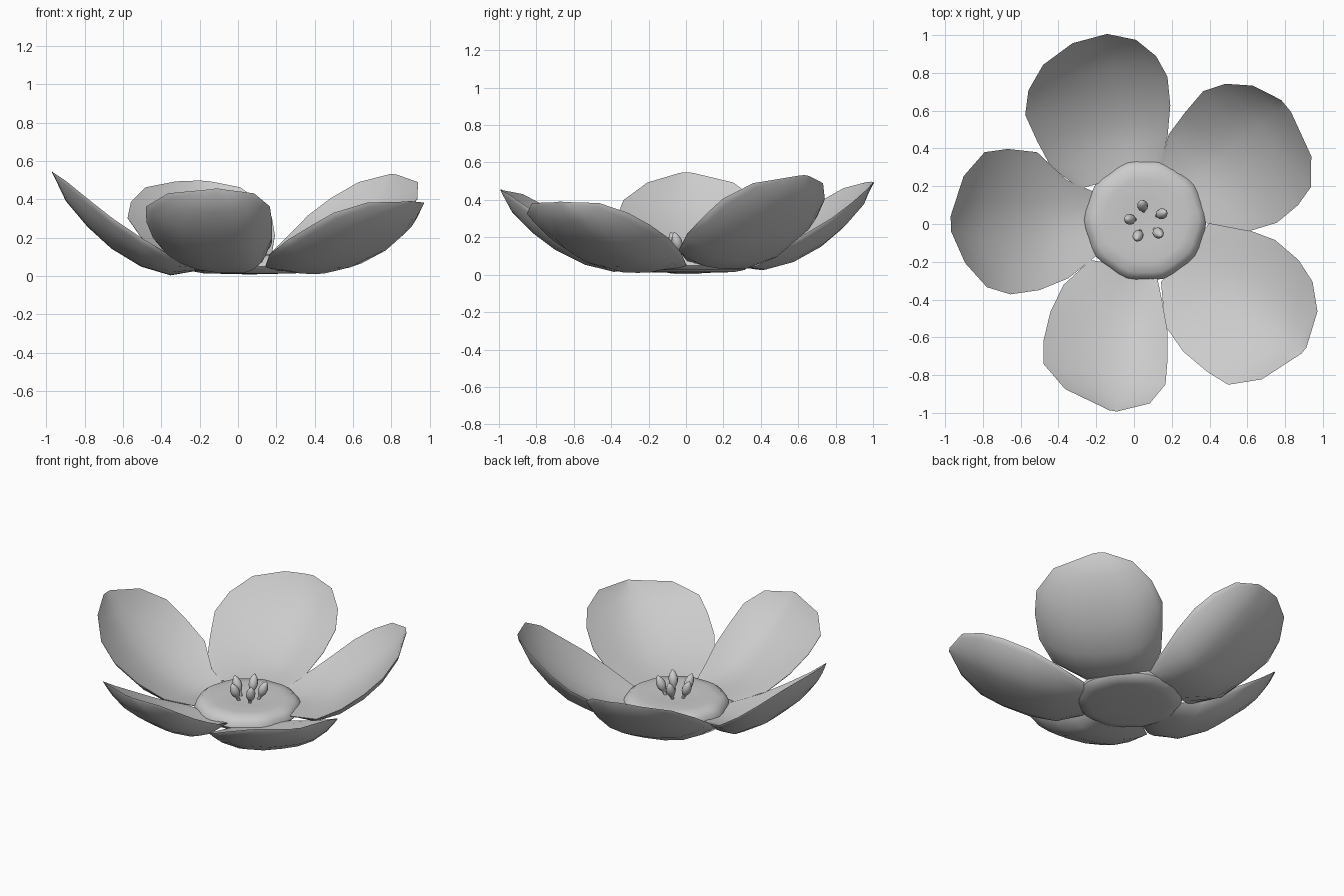
import bpy, bmesh, math
from mathutils import Vector

if "Cube" in bpy.data.objects:
    bpy.data.objects.remove(bpy.data.objects["Cube"])

HUB = Vector((0.06, 0.02, 0))
grey = bpy.data.materials.new("soft_grey")
grey.diffuse_color = (0.6, 0.6, 0.6, 1)
grey.use_nodes = True
grey.node_tree.nodes["Principled BSDF"].inputs["Base Color"].default_value = grey.diffuse_color


def finish(bm, name, angle=50):
    bmesh.ops.recalc_face_normals(bm, faces=bm.faces)
    me = bpy.data.meshes.new(name)
    bm.to_mesh(me)
    bm.free()
    ob = bpy.data.objects.new(name, me)
    bpy.context.collection.objects.link(ob)
    me.materials.append(grey)
    bpy.ops.object.select_all(action='DESELECT')
    ob.select_set(True)
    bpy.context.view_layer.objects.active = ob
    bpy.ops.object.shade_smooth_by_angle(angle=math.radians(angle))
    return ob


# Shared petal profile: station along the length, rise, cup depth, thickness
STATIONS = [0.25, 0.40, 0.55, 0.70, 0.82, 0.93, 1.0]
RISE = [0.05, 0.0, 0.085, 0.26, 0.47, 0.72, 1.0]
CUP = [0.02, 0.10, 0.145, 0.155, 0.14, 0.10, 0.0]
THICK = [0.02, 0.045, 0.05, 0.045, 0.035, 0.015, 0.004]
COLUMNS = [-1, -0.93, -0.8, -0.55, -0.28, 0, 0.28, 0.55, 0.8, 0.93, 1]


def petal(name, angle, length, base, tip, left, right):
    a = math.radians(angle)
    u = Vector((math.cos(a), math.sin(a), 0))
    n = Vector((-u.y, u.x, 0))
    bm = bmesh.new()
    layers = []
    # full rounded underside, shallower upper surface
    for inner, power in ((0, 3.0), (1, 1.8)):
        rows = []
        for s, rise, cup, th, l, r in zip(STATIONS, RISE, CUP, THICK, left, right):
            row = []
            for c in COLUMNS:
                p = HUB + u * (s * length) + n * (c * (l if c > 0 else r))
                p.z = base + rise * (tip - base) + cup * abs(c) ** power
                p.z += inner * (th * (1 - c * c) + 0.003)
                row.append(bm.verts.new(p))
            rows.append(row)
        for r0, r1 in zip(rows, rows[1:]):
            for i in range(len(COLUMNS) - 1):
                bm.faces.new((r0[i], r0[i + 1], r1[i + 1], r1[i]))
        # boundary loop used to close the rim
        layers.append(rows[0] + [w[-1] for w in rows[1:-1]] + rows[-1][::-1]
                      + [w[0] for w in rows[-2:0:-1]])
    lo, hi = layers
    for i in range(len(lo)):
        j = (i + 1) % len(lo)
        bm.faces.new((lo[i], lo[j], hi[j], hi[i]))
    finish(bm, name)


petal("left_petal", 181, 1.03, 0.003, 0.54,
      [.18, .30, .36, .38, .34, .21, .04], [.15, .22, .37, .39, .375, .25, .04])
petal("back_petal", 105, 1.005, 0.025, 0.49,
      [.29, .41, .445, .47, .42, .31, .13], [.15, .23, .285, .31, .28, .20, .06])
petal("back_right_petal", 39.7, 0.96, 0.03, 0.525,
      [.17, .27, .305, .33, .285, .185, .03], [.22, .395, .455, .455, .425, .30, .05])
petal("front_right_petal", -39.4, 1.087, 0.01, 0.385,
      [.20, .30, .355, .352, .31, .205, .02], [.20, .365, .41, .412, .395, .26, .02])
petal("front_petal", -99.6, 1.024, 0.015, 0.45,
      [.10, .16, .215, .24, .25, .185, .02], [.25, .37, .415, .425, .405, .27, .02])

# Flower centre: rounded cushion with a gently lobed rim
bm = bmesh.new()
SEG = 40
profile = [(0.10, 0.010), (0.24, 0.014), (0.30, 0.026), (0.32, 0.05),
           (0.312, 0.08), (0.28, 0.106), (0.22, 0.114), (0.12, 0.108)]
rings = []
for rad, z in profile:
    ring = []
    for i in range(SEG):
        t = 2 * math.pi * i / SEG
        k = rad * (1 + 0.015 * math.cos(10 * t) * (rad > 0.2))
        ring.append(bm.verts.new((HUB.x + k * math.cos(t), HUB.y + k * math.sin(t), z)))
    rings.append(ring)
for r0, r1 in zip(rings, rings[1:]):
    for i in range(SEG):
        j = (i + 1) % SEG
        bm.faces.new((r0[i], r0[j], r1[j], r1[i]))
for ring, z in ((rings[0], 0.008), (rings[-1], 0.104)):
    c = bm.verts.new((HUB.x, HUB.y, z))
    for i in range(SEG):
        bm.faces.new((ring[i], ring[(i + 1) % SEG], c))
finish(bm, "flower_centre")

# Stamens: small knob below a seed-shaped head, leaning outwards
STAMEN = [(0.0, 0.009), (0.02, 0.010), (0.03, 0.010), (0.043, 0.020), (0.065, 0.028),
          (0.09, 0.028), (0.115, 0.019), (0.135, 0.005)]
for k, (x, y) in enumerate([(-.025, .025), (.045, .10), (.15, .055), (.13, -.05), (.02, -.065)]):
    out = (Vector((x, y, 0)) - HUB).normalized() * 0.4
    lean = out + Vector((0, 0, 1))
    foot = Vector((x, y, 0.1)) - out * 0.08
    q = lean.to_track_quat('Z', 'Y')
    bm = bmesh.new()
    rings = [[bm.verts.new(foot + q @ Vector((r * math.cos(i * math.pi / 5),
                                              r * math.sin(i * math.pi / 5), h)))
              for i in range(10)] for h, r in STAMEN]
    for r0, r1 in zip(rings, rings[1:]):
        for i in range(10):
            j = (i + 1) % 10
            bm.faces.new((r0[i], r0[j], r1[j], r1[i]))
    bm.faces.new(rings[0])
    bm.faces.new(rings[-1])
    finish(bm, f"stamen_{k + 1}", 70)
